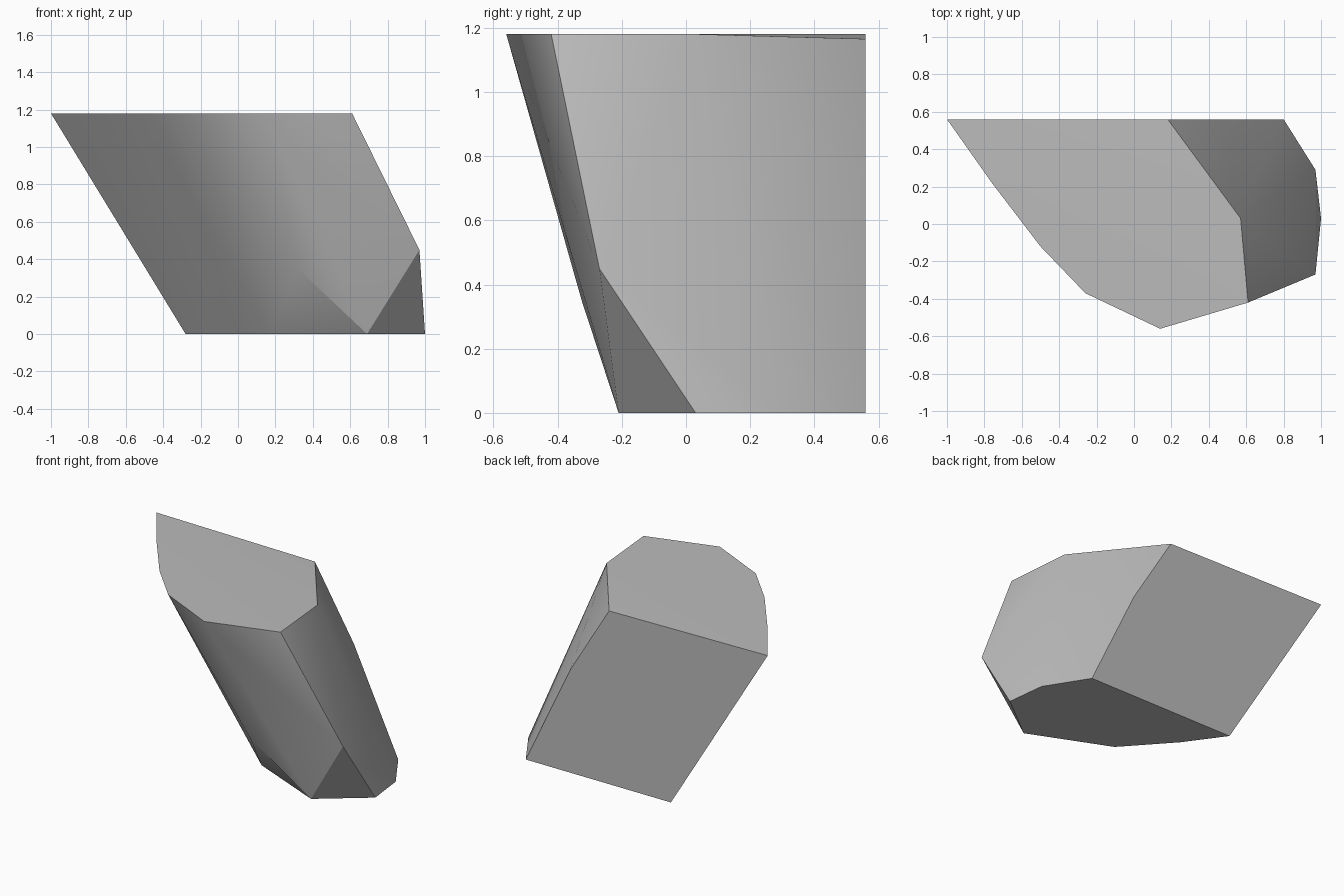
import bpy
import bmesh
import math

cube = bpy.data.objects.get("Cube")
if cube:
    bpy.data.objects.remove(cube, do_unlink=True)

# Grey stone material
stone = bpy.data.materials.new("grey_stone")
stone.use_nodes = True
colour = (0.5, 0.5, 0.5, 1.0)
stone.diffuse_color = colour
bsdf = stone.node_tree.nodes["Principled BSDF"]
bsdf.inputs["Base Color"].default_value = colour
bsdf.inputs["Roughness"].default_value = 0.9

# Outlines of the leaning rock, going round from the back
top_outline = [(-1.0, 0.56), (-0.76, 0.22), (-0.5, -0.12), (-0.26, -0.37),
               (0.14, -0.56), (0.61, -0.42), (0.57, 0.03)]
base_outline = [(-0.28, 0.56), (-0.10, 0.31), (0.165, 0.015), (0.69, -0.21),
                (1.0, 0.03), (0.97, 0.29), (0.80, 0.56)]
# Chipped corners on the sides and the slightly dipped top back corner
chips = [(0.97, -0.27, 0.45), (0.32, -0.325, 0.35), (0.47, 0.56, 0.69),
         (0.18, 0.56, 1.165)]

points = [(x, y, 1.18) for x, y in top_outline]
points += [(x, y, 0.0) for x, y in base_outline] + chips

# Wrap the points in one faceted, closed skin
bm = bmesh.new()
for p in points:
    bm.verts.new(p)
hull = bmesh.ops.convex_hull(bm, input=bm.verts[:])
inner = {g for g in hull["geom_interior"] + hull["geom_unused"]
         if isinstance(g, bmesh.types.BMVert)}
bmesh.ops.delete(bm, geom=list(inner), context='VERTS')
bmesh.ops.dissolve_limit(bm, angle_limit=math.radians(0.4),
                         verts=bm.verts[:], edges=bm.edges[:])
bmesh.ops.recalc_face_normals(bm, faces=bm.faces[:])

mesh = bpy.data.meshes.new("leaning_rock")
bm.to_mesh(mesh)
bm.free()
mesh.materials.append(stone)
rock = bpy.data.objects.new("leaning_rock", mesh)
bpy.context.collection.objects.link(rock)

# Soft facets with crisp main edges
bpy.ops.object.select_all(action='DESELECT')
rock.select_set(True)
bpy.context.view_layer.objects.active = rock
bpy.ops.object.shade_smooth_by_angle(angle=math.radians(30))
